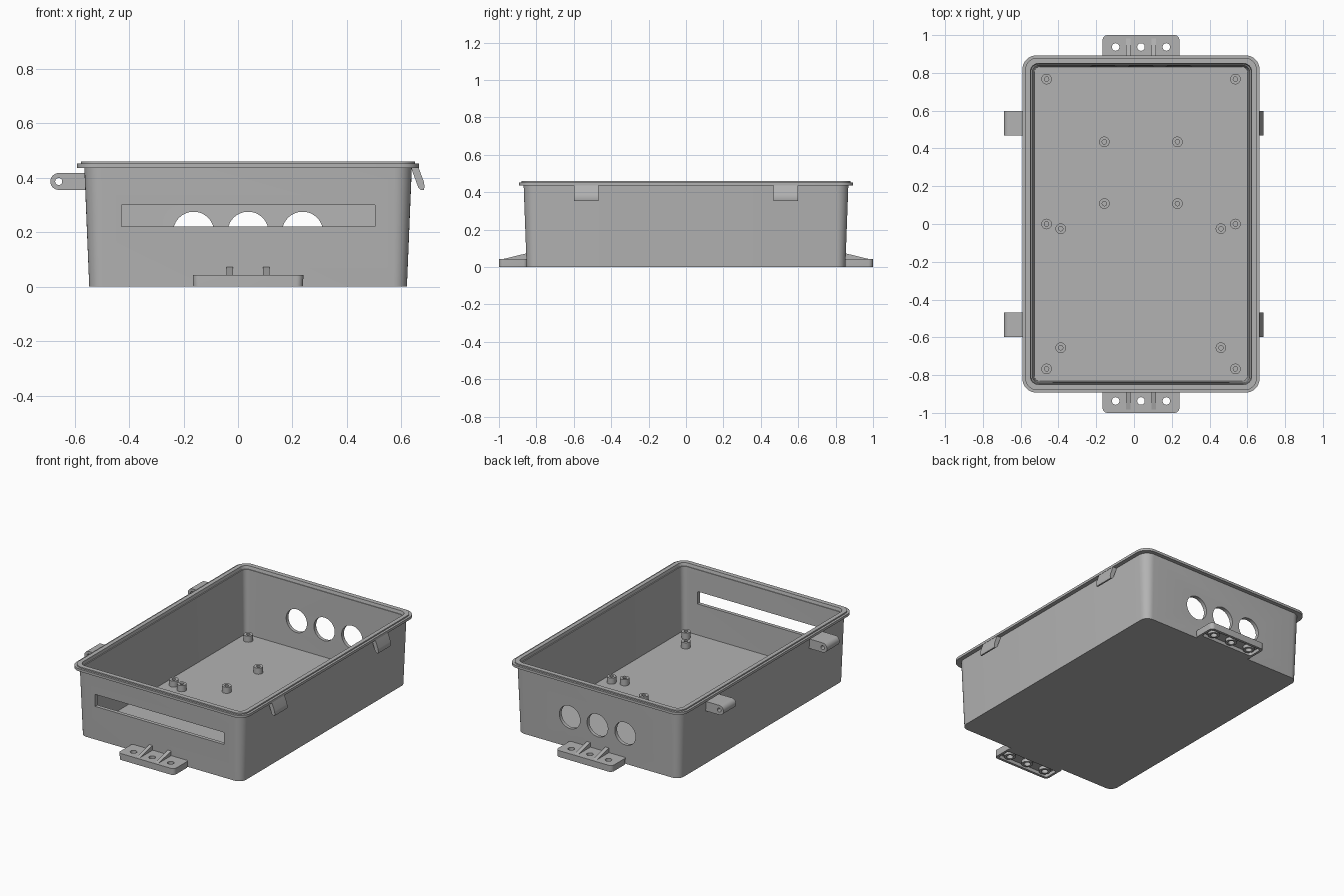
import bpy, bmesh, math
from mathutils import Matrix, Vector

if "Cube" in bpy.data.objects:
    bpy.data.objects.remove(bpy.data.objects["Cube"], do_unlink=True)

CX = 0.037  # box centre line

grey = bpy.data.materials.new("grey plastic")
grey.use_nodes = True
GREY = (0.45, 0.45, 0.45, 1)
grey.diffuse_color = GREY
grey.node_tree.nodes["Principled BSDF"].inputs["Base Color"].default_value = GREY


def finish(name, bm):
    bmesh.ops.recalc_face_normals(bm, faces=bm.faces)
    mesh = bpy.data.meshes.new(name)
    bm.to_mesh(mesh)
    bm.free()
    mesh.materials.append(grey)
    obj = bpy.data.objects.new(name, mesh)
    bpy.context.collection.objects.link(obj)
    return obj


def select(obj):
    bpy.ops.object.select_all(action="DESELECT")
    obj.select_set(True)
    bpy.context.view_layer.objects.active = obj


def smooth(obj):
    select(obj)
    bpy.ops.object.shade_smooth_by_angle(angle=math.radians(35))


def cut(obj, cutters):
    for c in cutters:
        mod = obj.modifiers.new("cut", "BOOLEAN")
        mod.operation, mod.solver, mod.object = "DIFFERENCE", "EXACT", c
        select(obj)
        bpy.ops.object.modifier_apply(modifier=mod.name)
        bpy.data.objects.remove(c, do_unlink=True)


def rounded_rect(hx, hy, r, steps=8):
    pts = []
    for k, (sx, sy) in enumerate([(1, 1), (-1, 1), (-1, -1), (1, -1)]):
        for i in range(steps + 1):
            a = (k + i / steps) * math.pi / 2
            pts.append((sx * (hx - r) + r * math.cos(a), sy * (hy - r) + r * math.sin(a)))
    return pts


def loft(name, rings, centre=(0, 0)):
    """Skin rounded rectangles (half x, half y, radius, z) and cap both ends."""
    bm = bmesh.new()
    loops = [[bm.verts.new((x + centre[0], y + centre[1], z)) for x, y in rounded_rect(hx, hy, r)]
             for hx, hy, r, z in rings]
    for a, b in zip(loops, loops[1:]):
        for i in range(len(a)):
            j = (i + 1) % len(a)
            bm.faces.new((a[i], a[j], b[j], b[i]))
    bm.faces.new(loops[0])
    bm.faces.new(loops[-1])
    return finish(name, bm)


def cylinder(name, centre, r, depth, axis="Z", sides=32):
    bm = bmesh.new()
    rot = Matrix.Rotation(math.pi / 2, 4, "X") if axis == "Y" else Matrix()
    bmesh.ops.create_cone(bm, cap_ends=True, segments=sides, radius1=r, radius2=r,
                          depth=depth, matrix=Matrix.Translation(centre) @ rot)
    return finish(name, bm)


def box(name, centre, size):
    bm = bmesh.new()
    bmesh.ops.create_cube(bm, size=1, matrix=Matrix.Translation(centre) @ Matrix.Diagonal((*size, 1)))
    return finish(name, bm)


def extrude(name, pts, start, along):
    bm = bmesh.new()
    face = bm.faces.new([bm.verts.new(Vector(start) + Vector(p)) for p in pts])
    out = bmesh.ops.extrude_face_region(bm, geom=[face])
    bmesh.ops.translate(bm, vec=along, verts=[v for v in out["geom"] if isinstance(v, bmesh.types.BMVert)])
    return finish(name, bm)


# Tray with drafted walls, stepped rim and hollow inside
shell = loft("tray", [
    (0.583, 0.852, 0.05, 0), (0.601, 0.868, 0.065, 0.436),
    (0.628, 0.893, 0.075, 0.436), (0.628, 0.893, 0.075, 0.452),
    (0.613, 0.880, 0.065, 0.452), (0.613, 0.880, 0.065, 0.460),
    (0.586, 0.850, 0.042, 0.460), (0.582, 0.846, 0.04, 0.440),
    (0.575, 0.841, 0.035, 0.440), (0.565, 0.832, 0.03, 0.02)], (CX, 0))

# Cable slot in the front wall, three round ports in the back wall
cut(shell, [box("slot_cutter", (CX, -0.86, 0.26), (0.93, 0.15, 0.08))]
    + [cylinder("port_cutter", (CX + dx, 0.86, 0.2), 0.075, 0.15, "Y", 48) for dx in (-0.2, 0, 0.2)])
smooth(shell)

# Mounting feet: hollow plates with screw bosses and sloped ribs
for side, end in ((-1, "front"), (1, "back")):
    foot = loft(end + "_foot", [
        (0.201, 0.077, 0.025, 0), (0.203, 0.0775, 0.025, 0.037), (0.203, 0.0775, 0.025, 0.042),
        (0.199, 0.0745, 0.022, 0.042)], (CX, side * 0.9225))
    cut(foot, [loft("recess_cutter", [(0.186, 0.046, 0.015, -0.02), (0.186, 0.046, 0.015, 0.022)],
                    (CX, side * 0.937))])
    screws = (-0.134, 0, 0.134)
    bosses = [cylinder(end + "_foot_boss", (CX + dx, side * 0.937, 0.014), 0.034, 0.024) for dx in screws]
    for dx, boss in zip(screws, bosses):
        for part in (foot, boss):
            cut(part, [cylinder("screw_cutter", (CX + dx, side * 0.937, 0.02), 0.02, 0.1, sides=24)])
        smooth(boss)
    smooth(foot)
    for dx in (-0.067, 0.067):
        extrude(end + "_foot_rib",
                [(0, side * y, z) for y, z in ((0.845, 0.03), (0.845, 0.075), (0.985, 0.041), (0.985, 0.03))],
                (CX + dx - 0.012, 0, 0), (0.024, 0, 0))

# Hinge knuckles on one long side, snap tabs on the other
arc = [(-0.658 + 0.031 * math.cos(a), 0, 0.386 + 0.031 * math.sin(a))
       for a in (math.radians(90 + 15 * i) for i in range(13))]
for y0, end in ((-0.598, "front"), (0.468, "back")):
    hinge = extrude(end + "_hinge", arc + [(-0.555, 0, 0.355), (-0.555, 0, 0.417)], (0, y0, 0), (0, 0.13, 0))
    cut(hinge, [cylinder("pin_cutter", (-0.658, y0 + 0.065, 0.386), 0.013, 0.3, "Y", 20)])
    smooth(hinge)
    tab = extrude(end + "_snap_tab",
                  [(x, 0, z) for x, z in ((0.635, 0.437), (0.66, 0.445), (0.682, 0.385), (0.685, 0.368),
                                          (0.682, 0.354), (0.672, 0.354), (0.662, 0.363))],
                  (0, y0, 0), (0, 0.13, 0))
    smooth(tab)

# Screw standoffs on the floor
spots = [(x, y) for x in (-0.463, 0.537) for y in (-0.767, 0, 0.767)]
spots += [(x, y) for x in (-0.157, 0.23) for y in (0.108, 0.435)]
spots += [(x, y) for x in (-0.388, 0.46) for y in (-0.655, -0.025)]
for x, y in spots:
    post = cylinder("standoff", (x, y, 0.038), 0.028, 0.044, sides=20)
    cut(post, [cylinder("hole_cutter", (x, y, 0.045), 0.012, 0.046, sides=12)])
    smooth(post)
